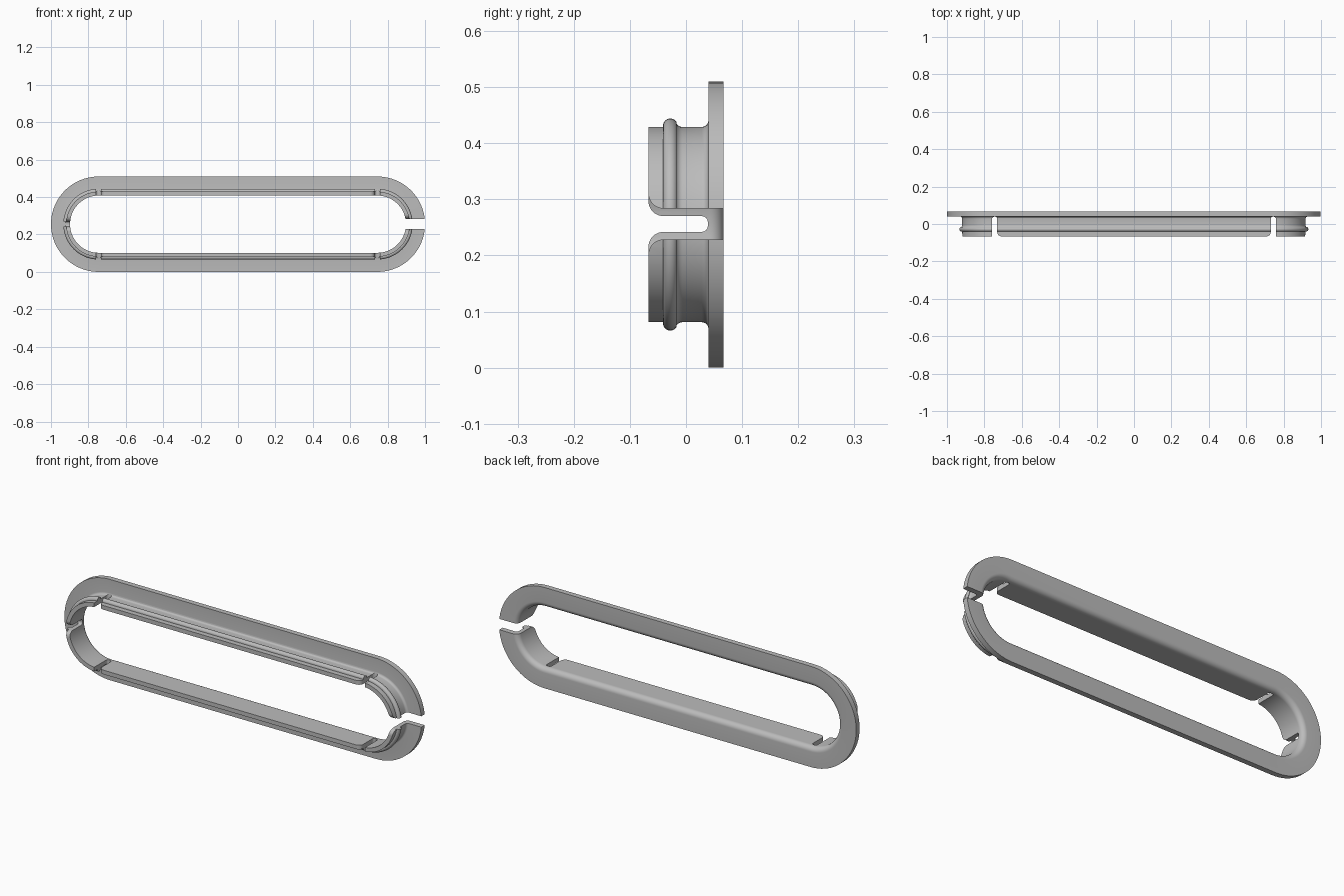
import bpy, bmesh
from math import sin, cos, pi, radians
from mathutils import Vector

if "Cube" in bpy.data.objects:
    bpy.data.objects.remove(bpy.data.objects["Cube"])

HALF = 0.745                 # distance of the end arc centres from the middle
MID = 0.255                  # height of the long axis, also the outer radius
INNER, COLLAR = 0.153, 0.174
FRONT, SEAT, BACK = -0.067, 0.04, 0.067

grey = bpy.data.materials.new("plain grey")
grey.use_nodes = True
colour = (0.5, 0.5, 0.5, 1)
grey.diffuse_color = colour
grey.node_tree.nodes["Principled BSDF"].inputs["Base Color"].default_value = colour


def arc(cx, cy, radius, start, end, steps=8):
    return [(cx + radius * cos(radians(start + (end - start) * i / steps)),
             cy + radius * sin(radians(start + (end - start) * i / steps)))
            for i in range(steps + 1)]


def make_object(name, bm):
    bmesh.ops.recalc_face_normals(bm, faces=bm.faces)
    mesh = bpy.data.meshes.new(name)
    bm.to_mesh(mesh)
    bm.free()
    mesh.materials.append(grey)
    obj = bpy.data.objects.new(name, mesh)
    bpy.context.collection.objects.link(obj)
    return obj


# Cross-section as (depth, radius): lip, bead, collar, fillet, flange, rounded bore
profile = [(FRONT, INNER), (FRONT, COLLAR), (-0.041, COLLAR)]
profile += arc(-0.028, 0.176, 0.013, 180, 30, 12)
profile += arc(-0.006, 0.187, 0.013, 210, 270, 5)
profile += arc(SEAT - 0.012, COLLAR + 0.012, 0.012, 270, 360, 6)
profile += [(SEAT, MID), (BACK, MID)]
profile += arc(BACK - 0.025, INNER + 0.025, 0.025, 0, -90)


def build_ring():
    bm = bmesh.new()
    steps = 40
    rings = []
    for side in (1, -1):
        for i in range(steps + 1):
            a = -pi / 2 + pi * i / steps + (0 if side > 0 else pi)
            rings.append([bm.verts.new((side * HALF + r * cos(a), y, MID + r * sin(a)))
                          for y, r in profile])
    n = len(profile)
    for k, ring in enumerate(rings):
        following = rings[(k + 1) % len(rings)]
        for j in range(n):
            m = (j + 1) % n
            bm.faces.new((ring[j], ring[m], following[m], following[j]))
    return make_object("slotted_grommet_ring", bm)


def slot_half(half, floor, floor_r, mouth_r):
    """One side of a slot outline, from the mouth to the floor, as (across, depth)."""
    pts = [(half + mouth_r, FRONT - 0.05)]
    if mouth_r:
        pts += arc(half + mouth_r, FRONT + mouth_r, mouth_r, 270, 180)
    if floor_r:
        pts += arc(half - floor_r, floor - floor_r, floor_r, 0, 90, 6)
    else:
        pts.append((half, floor))
    return pts


def cut_slot(target, name, half, floor, floor_r, mouths, place, sweep):
    right = slot_half(half, floor, floor_r, mouths[1])
    left = [(-u, y) for u, y in slot_half(half, floor, floor_r, mouths[0])]
    bm = bmesh.new()
    face = bm.faces.new([bm.verts.new(place(u, y)) for u, y in right + left[::-1]])
    moved = bmesh.ops.extrude_face_region(bm, geom=[face])["geom"]
    bmesh.ops.translate(bm, vec=Vector(sweep),
                        verts=[v for v in moved if isinstance(v, bmesh.types.BMVert)])
    cutter = make_object(name, bm)
    cutter.hide_render = True
    mod = target.modifiers.new(name, "BOOLEAN")
    mod.operation, mod.solver, mod.object = "DIFFERENCE", "EXACT", cutter
    bpy.ops.object.modifier_apply(modifier=name)
    bpy.data.objects.remove(cutter)


ring = build_ring()
bpy.context.view_layer.objects.active = ring
ring.select_set(True)

# Open gap through one end, narrow slot in the collar at the other
cut_slot(ring, "end_gap_cutter", 0.0275, BACK + 0.05, 0, (0.027, 0.027),
         lambda u, y: (0.5, y, MID + 0.001 + u), (0.7, 0, 0))
cut_slot(ring, "end_slot_cutter", 0.014, SEAT - 0.001, 0.011, (0.027, 0.027),
         lambda u, y: (-1.2, y, MID + 0.001 + u), (0.7, 0, 0))

# Slots where the straight sides meet the end arcs, rounded on the straight side
for side, label in ((1, "left"), (-1, "right")):
    cut_slot(ring, label + "_slot_cutter", 0.0135, SEAT - 0.001, 0.011, (0.025, 0),
             lambda u, y: (side * (HALF + u), y, -0.1), (0, 0, 0.8))

bpy.ops.object.shade_smooth_by_angle(angle=radians(30))
